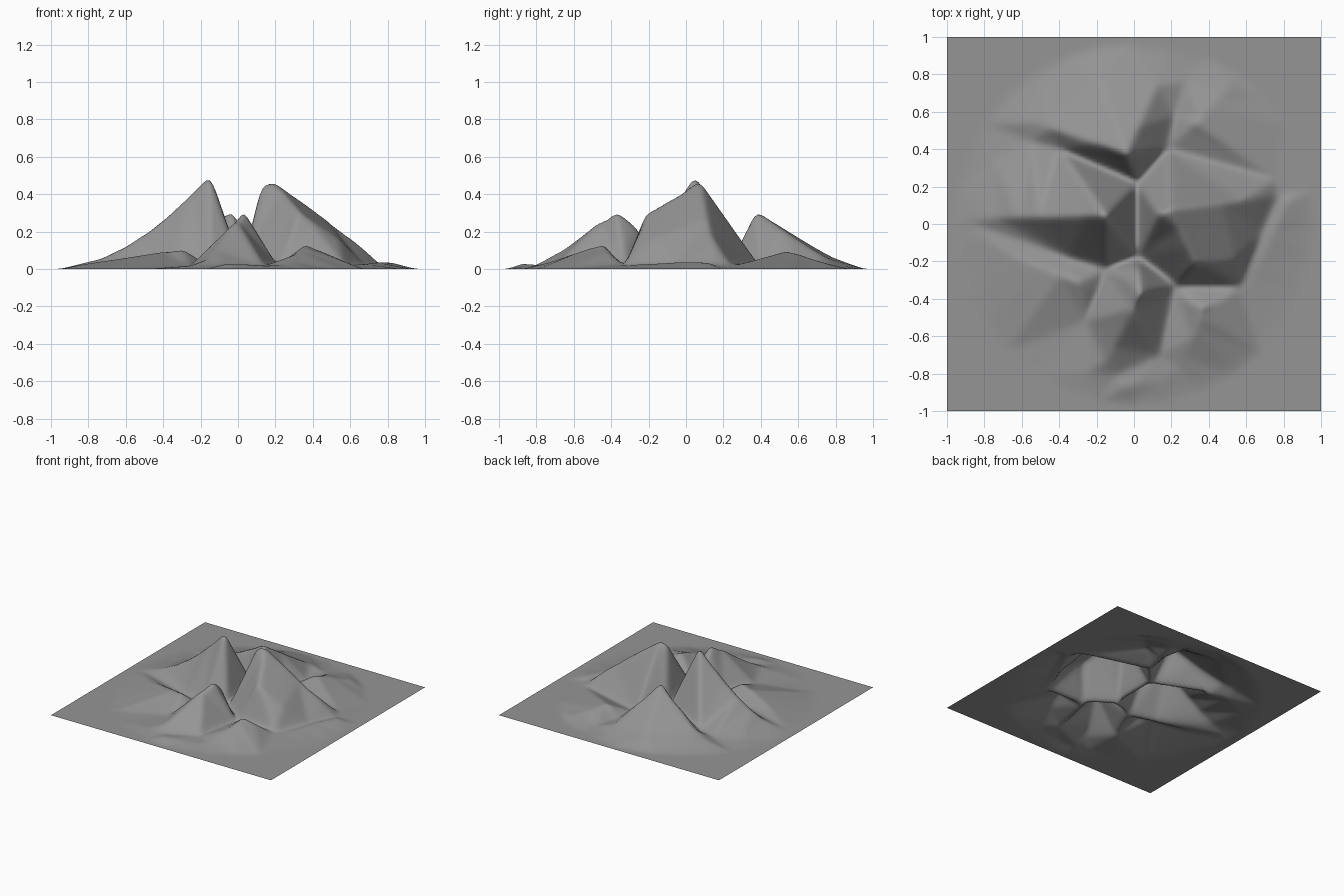
import bpy
import bmesh
import math
from mathutils import Vector
from mathutils.geometry import delaunay_2d_cdt
from mathutils.bvhtree import BVHTree

default_cube = bpy.data.objects.get("Cube")
if default_cube:
    bpy.data.objects.remove(default_cube, do_unlink=True)

GRID_CELLS = 120
SMOOTH_PASSES = 3
CREST_STEPS = 6
VALLEY_FLOOR = 0.025
FOOT_HOLLOW = 0.012

guide_index = {}
guide_edges = []


def add_line(points):
    """Record a chain of guide points, sharing any point already present."""
    ids = []
    for point in points:
        key = tuple(round(c, 3) for c in point)
        ids.append(guide_index.setdefault(key, len(guide_index)))
    guide_edges.extend(zip(ids, ids[1:]))


def crest(peak, foot, hollow=1):
    """Ridge falling from peak to foot; hollow above one makes it concave."""
    top, bottom = Vector(peak), Vector(foot)
    chain = []
    for step in range(CREST_STEPS + 1):
        t = step / CREST_STEPS
        point = top.lerp(bottom, t)
        point.z = bottom.z + (top.z - bottom.z) * (1 - t) ** hollow
        chain.append(point)
    add_line(chain)


def gully(*course):
    """Valley line along the floor between neighbouring hills."""
    add_line([(x, y, VALLEY_FLOOR) for x, y in course])


def rim(radius, sides, turn=0):
    """Closed level loop where the hills run out into the plain."""
    corners = []
    for side in range(sides + 1):
        angle = turn + math.tau * (side % sides) / sides
        corners.append((radius * math.cos(angle), radius * math.sin(angle), 0))
    add_line(corners)


# Highest peak in the west, with one long hollow ridge
crest((-.15, .045, .52), (-.85, .03, .035), hollow=1.55)

# Broad eastern peak with a blunt top, a long ridge and a south shoulder
east_peak = (.19, .08, .48)
shoulder = (.33, -.22, .31)
crest(east_peak, (.13, .06, .475))
crest(east_peak, (.75, .15, .045), hollow=.9)
crest(east_peak, shoulder)
crest(shoulder, (.54, -.19, .17))

# Southern peak, steep behind and drawn out to the front
south_peak = (.03, -.38, .335)
crest(south_peak, (.02, -.2, .06), hollow=.4)
crest(south_peak, (-.19, -.8, .03), hollow=1.2)

# Northern peak with three ridges
north_peak = (-.04, .37, .325)
crest(north_peak, (-.53, .54, .06), hollow=1.2)
crest(north_peak, (-.22, .87, .03), hollow=1.1)
crest(north_peak, (.16, .82, .03), hollow=1.1)

# Foothills around the peaks
southwest_hill = (-.3, -.31, .12)
crest(southwest_hill, (-.85, -.08, .03))
crest(southwest_hill, (-.22, -.36, .06))
southeast_hill = (.37, -.44, .15)
for foot in ((.24, -.4, .05), (.57, -.36, .03), (.25, -.77, .03)):
    crest(southeast_hill, foot)
northeast_hill = (.33, .54, .11)
crest(northeast_hill, (.52, .74, .04))
crest(northeast_hill, (.23, .48, .05))

# Low banks at the eastern and southern edges
east_bank = (.76, 0, .05)
crest(east_bank, (.63, -.3, .03))
crest(east_bank, (.82, .12, .045))
crest((-.05, -.87, .04), (.15, -.83, .025))

# Valleys meeting at shared forks
south_fork = (.02, -.17)
north_fork = (.02, .22)
northeast_fork = (.18, .4)
southeast_fork = (.22, -.33)
west_fork = (-.15, -.24)
gully(south_fork, north_fork)
gully(south_fork, west_fork, (-.35, -.18), (-.87, 0))
gully(west_fork, (-.26, -.52), (-.25, -.79))
gully(north_fork, (-.4, .4), (-.55, .44), (-.75, .35))
gully(north_fork, northeast_fork, (.75, .24))
gully(northeast_fork, (.22, .58), (.28, .76))
gully(south_fork, southeast_fork, (.57, -.33), (.68, -.06), (.78, .16))
gully(southeast_fork, (.14, -.7), (-.1, -.81))

# Flat plain around the hills
rim(0.97, 32)
rim(1.6, 4, math.pi / 4)

# Facetted guide surface stretched between crests, valleys and plain
guide_points = list(guide_index)
flat, _, faces, origins, _, _ = delaunay_2d_cdt(
    [Vector(p[:2]) for p in guide_points], guide_edges, [], 0, 0.0001)
draped = []
for position, source in zip(flat, origins):
    height = guide_points[source[0]][2] if source else VALLEY_FLOOR
    draped.append(Vector((position.x, position.y, height)))
guide = BVHTree.FromPolygons(draped, faces)

# Fine grid laid over the guide surface, flattening out at the hill feet
bm = bmesh.new()
bmesh.ops.create_grid(bm, x_segments=GRID_CELLS, y_segments=GRID_CELLS, size=1)
down = Vector((0, 0, -1))
for v in bm.verts:
    hit = guide.ray_cast(Vector((v.co.x, v.co.y, 2)), down)[0]
    z = max(hit.z, 0) if hit else 0
    v.co.z = z * z / (z + FOOT_HOLLOW)

# Weather the creases by averaging neighbouring heights
for _ in range(SMOOTH_PASSES):
    heights = []
    for v in bm.verts:
        around = [e.other_vert(v).co.z for e in v.link_edges]
        heights.append((v.co.z + sum(around) / len(around)) / 2)
    for v, z in zip(bm.verts, heights):
        v.co.z = z

mesh = bpy.data.meshes.new("mountain_terrain")
bm.to_mesh(mesh)
bm.free()
terrain = bpy.data.objects.new("mountain_terrain", mesh)
bpy.context.collection.objects.link(terrain)

# Plain stone colour
stone = bpy.data.materials.new("stone_grey")
stone.use_nodes = True
colour = (0.3, 0.3, 0.3, 1)
stone.diffuse_color = colour
stone.node_tree.nodes["Principled BSDF"].inputs["Base Color"].default_value = colour
mesh.materials.append(stone)

bpy.context.view_layer.objects.active = terrain
terrain.select_set(True)
bpy.ops.object.shade_smooth()
